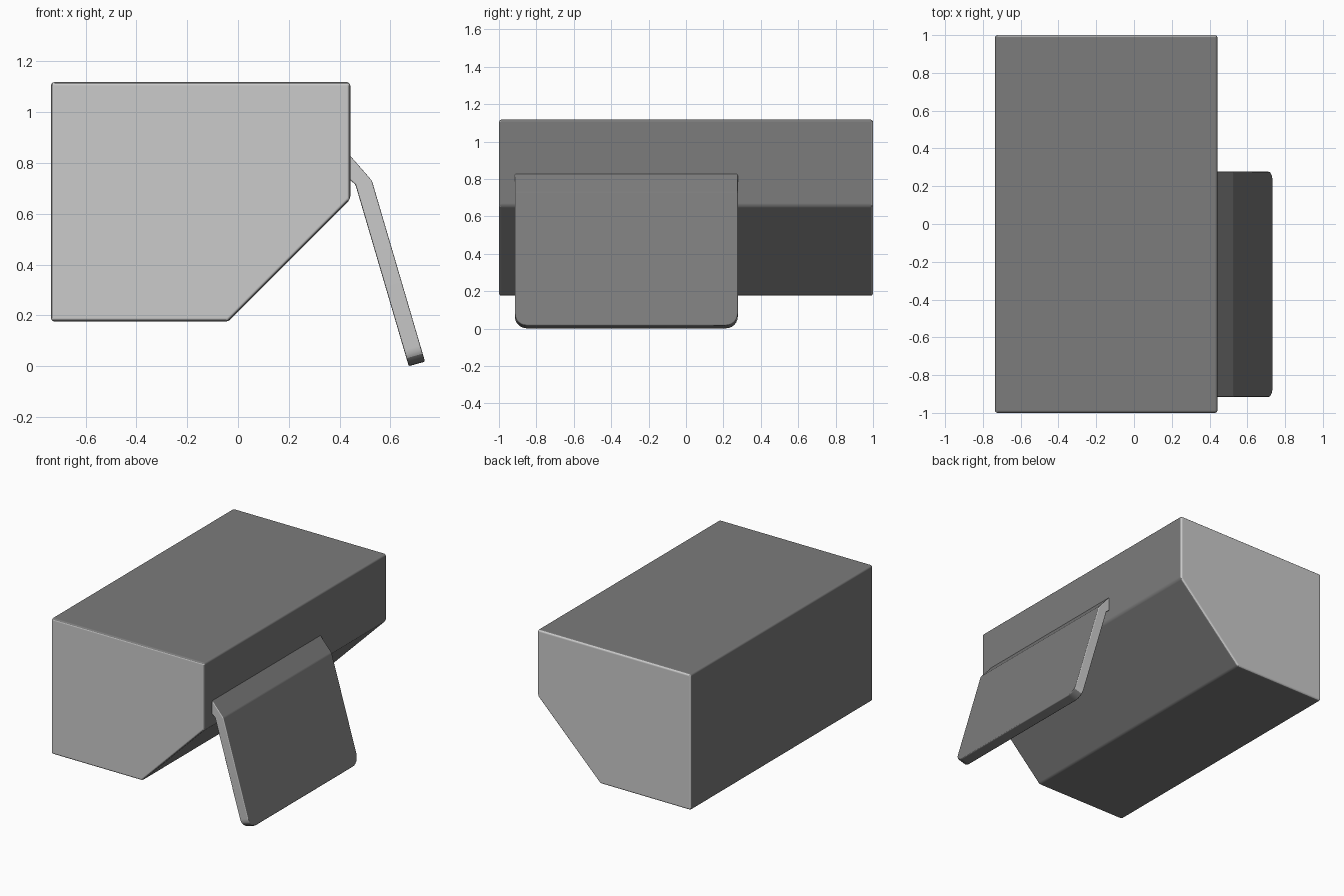
import bpy, bmesh, math

if "Cube" in bpy.data.objects:
    bpy.data.objects.remove(bpy.data.objects["Cube"])

dark = bpy.data.materials.new("dark_grey")
dark.diffuse_color = (0.2, 0.2, 0.2, 1)
dark.use_nodes = True
dark.node_tree.nodes["Principled BSDF"].inputs["Base Color"].default_value = dark.diffuse_color
light = bpy.data.materials.new("light_grey")
light.diffuse_color = (0.8, 0.8, 0.8, 1)
light.use_nodes = True
light.node_tree.nodes["Principled BSDF"].inputs["Base Color"].default_value = light.diffuse_color


def extrude_profile(name, pts, y0, y1, bevel, tip=None, radius=0.0):
    """Extrude an xz profile along y; optionally round the corners of the tip edge."""
    bm = bmesh.new()
    face = bm.faces.new([bm.verts.new((x, y0, z)) for x, z in pts])
    ext = bmesh.ops.extrude_face_region(bm, geom=[face])
    new = [v for v in ext["geom"] if isinstance(v, bmesh.types.BMVert)]
    bmesh.ops.translate(bm, verts=new, vec=(0, y1 - y0, 0))
    bmesh.ops.recalc_face_normals(bm, faces=bm.faces)
    if tip:
        ends = [pts[i] for i in tip]

        def at_tip(v):
            return any(abs(v.co.x - x) + abs(v.co.z - z) < 1e-4 for x, z in ends)

        edges = [e for e in bm.edges if all(at_tip(v) for v in e.verts)
                 and abs(e.verts[0].co.y - e.verts[1].co.y) < 1e-4]
        bmesh.ops.bevel(bm, geom=edges, offset=radius, segments=6,
                        profile=0.5, affect='EDGES')
    # end faces are light, everything around the profile is dark
    bm.normal_update()
    for f in bm.faces:
        f.material_index = 1 if abs(f.normal.y) > 0.9 else 0
    mesh = bpy.data.meshes.new(name)
    bm.to_mesh(mesh)
    bm.free()
    mesh.materials.append(dark)
    mesh.materials.append(light)
    obj = bpy.data.objects.new(name, mesh)
    bpy.context.collection.objects.link(obj)

    # softened edges
    bpy.ops.object.select_all(action='DESELECT')
    obj.select_set(True)
    bpy.context.view_layer.objects.active = obj
    bpy.ops.object.shade_smooth_by_angle(angle=math.radians(35))
    mod = obj.modifiers.new("soft_edges", 'BEVEL')
    mod.width = bevel
    mod.segments = 3
    mod.limit_method = 'ANGLE'
    mod.angle_limit = math.radians(23)
    mod.harden_normals = True
    return obj


# box with a sloped lower edge
extrude_profile("main_box",
                [(-0.736, 0.176), (-0.038, 0.176), (0.442, 0.656),
                 (0.442, 1.118), (-0.736, 1.118)],
                -1.0, 1.0, 0.014)

# bent flap hanging from the right side of the box
extrude_profile("hanging_flap",
                [(0.438, 0.832), (0.527, 0.73), (0.736, 0.018),
                 (0.672, 0.0), (0.462, 0.715), (0.438, 0.735)],
                -0.915, 0.277, 0.006, tip=(2, 3), radius=0.065)
